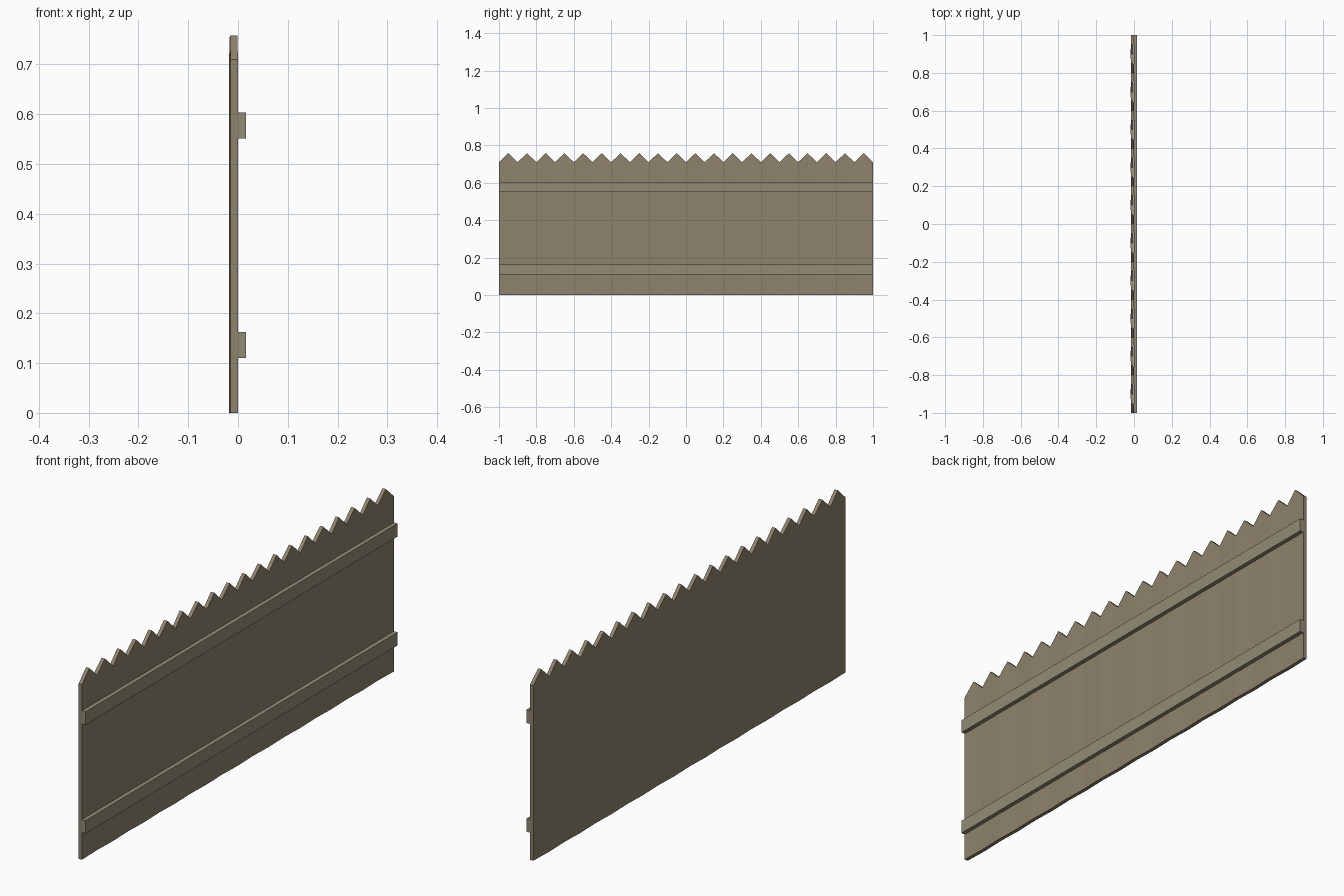
import bpy, bmesh

if "Cube" in bpy.data.objects:
    bpy.data.objects.remove(bpy.data.objects["Cube"])

def material(name, rgb):
    m = bpy.data.materials.new(name)
    m.diffuse_color = (*rgb, 1)
    m.use_nodes = True
    m.node_tree.nodes["Principled BSDF"].inputs["Base Color"].default_value = m.diffuse_color
    return m

plank_mat = material("plank_wood", (0.27, 0.225, 0.15))
rail_mat = material("rail_wood", (0.29, 0.26, 0.18))

def prism(name, outline, x0, x1, mat):
    """Extrude a (y, z) outline; x0 and x1 give the depth range at each y."""
    bm = bmesh.new()
    back = [bm.verts.new((x0(y), y, z)) for y, z in outline]
    front = [bm.verts.new((x1(y), y, z)) for y, z in outline]
    bm.faces.new(back)
    bm.faces.new(front[::-1])
    n = len(outline)
    for i in range(n):
        j = (i + 1) % n
        bm.faces.new((back[i], front[i], front[j], back[j]))
    bmesh.ops.recalc_face_normals(bm, faces=bm.faces)
    me = bpy.data.meshes.new(name)
    bm.to_mesh(me)
    bm.free()
    me.materials.append(mat)
    ob = bpy.data.objects.new(name, me)
    bpy.context.collection.objects.link(ob)

# Pointed planks, alternately turned a little about the vertical
COUNT, W = 20, 0.1
for i in range(COUNT):
    a = -1 + i * W
    b, c = a + W, a + W / 2
    s = 0.03 if i % 2 else -0.03
    outline = [(a, 0), (b, 0), (b, 0.71), (c, 0.758), (a, 0.71)]
    prism(f"plank_{i + 1}", outline,
          lambda y: -0.0165 + s * (y - c), lambda y: -0.0015 + s * (y - c), plank_mat)

# Two long rails across the planks
for name, z0 in (("lower_rail", 0.11), ("upper_rail", 0.551)):
    outline = [(-1, z0), (1, z0), (1, z0 + 0.053), (-1, z0 + 0.053)]
    prism(name, outline, lambda y: -0.001, lambda y: 0.016, rail_mat)
